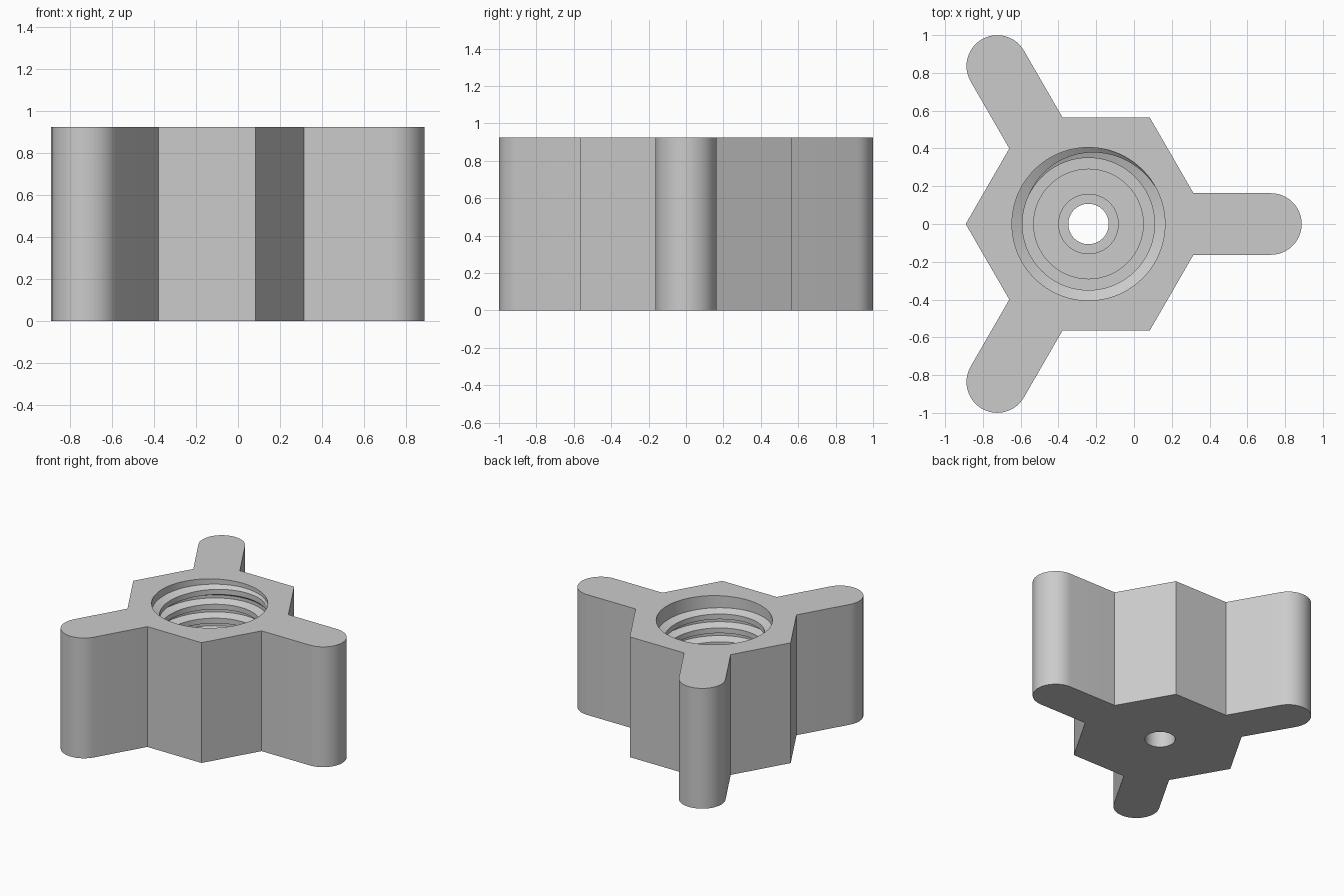
import bpy, bmesh
from math import sin, cos, pi, radians, sqrt

old = bpy.data.objects.get("Cube")
if old:
    bpy.data.objects.remove(old, do_unlink=True)

CX = -0.241        # hub axis
HEIGHT = 0.925
HEX_R = 0.65
ARM_R = 0.163      # half width of an arm and radius of its tip
ARM_LEN = 0.966    # hub axis to tip centre
BORE_R, THREAD_R = 0.405, 0.35
PITCH = 0.107

grey = bpy.data.materials.new("light_grey")
grey.use_nodes = True
colour = (0.6, 0.6, 0.6, 1)
grey.diffuse_color = colour
grey.node_tree.nodes["Principled BSDF"].inputs["Base Color"].default_value = colour


def make_object(name, bm):
    bmesh.ops.recalc_face_normals(bm, faces=bm.faces)
    mesh = bpy.data.meshes.new(name)
    bm.to_mesh(mesh)
    bm.free()
    mesh.materials.append(grey)
    ob = bpy.data.objects.new(name, mesh)
    ob.location.x = CX
    bpy.context.collection.objects.link(ob)
    return ob


def smooth(ob):
    bpy.ops.object.select_all(action='DESELECT')
    ob.select_set(True)
    bpy.context.view_layer.objects.active = ob
    bpy.ops.object.shade_smooth_by_angle(angle=radians(25))


def revolve(name, profile, steps=96):
    bm = bmesh.new()
    verts = [bm.verts.new((r, 0, z)) for r, z in profile]
    edges = [bm.edges.new(pair) for pair in zip(verts, verts[1:])]
    bmesh.ops.spin(bm, geom=verts + edges, cent=(0, 0, 0), axis=(0, 0, 1),
                   angle=2 * pi, steps=steps)
    bmesh.ops.remove_doubles(bm, verts=bm.verts, dist=1e-4)
    return make_object(name, bm)


# Hexagonal hub with three round-ended arms, extruded from one outline
outline = []
root = HEX_R - ARM_R / sqrt(3)
for k in range(3):
    a = k * 2 * pi / 3
    arm = [(root, -ARM_R)]
    for i in range(25):
        t = -pi / 2 + pi * i / 24
        arm.append((ARM_LEN + ARM_R * cos(t), ARM_R * sin(t)))
    arm += [(root, ARM_R), (HEX_R * cos(pi / 3), HEX_R * sin(pi / 3))]
    outline += [(x * cos(a) - y * sin(a), x * sin(a) + y * cos(a)) for x, y in arm]
bm = bmesh.new()
base = bm.faces.new([bm.verts.new((x, y, 0)) for x, y in outline])
top = bmesh.ops.extrude_face_region(bm, geom=[base])["geom"]
bmesh.ops.translate(bm, vec=(0, 0, HEIGHT),
                    verts=[v for v in top if isinstance(v, bmesh.types.BMVert)])
body = make_object("knob_body", bm)

# Stepped bore with a raised seat around the through hole
cutter = revolve("bore_cutter", [
    (0, -0.1), (0.107, -0.1), (0.107, 0.2), (0.16, 0.2), (0.16, 0.15),
    (0.29, 0.15), (0.29, 0.22), (BORE_R, 0.22), (BORE_R, 1.1), (0, 1.1)])
cutter.hide_render = True
cut = body.modifiers.new("bore", 'BOOLEAN')
cut.operation = 'DIFFERENCE'
cut.solver = 'EXACT'
cut.object = cutter
bpy.ops.object.select_all(action='DESELECT')
body.select_set(True)
bpy.context.view_layer.objects.active = body
bpy.ops.object.modifier_apply(modifier=cut.name)
bpy.data.objects.remove(cutter, do_unlink=True)
smooth(body)

# Helical thread ridge, fading out at its upper end
bm = bmesh.new()
STEPS = 72
count = int(6 * STEPS)
rings = []
for i in range(count + 1):
    a = radians(30) + 2 * pi * i / STEPS
    z = HEIGHT - 0.055 - PITCH * i / STEPS
    depth = min(1, 0.02 + i / (STEPS * 0.35))
    crest = BORE_R - (BORE_R - THREAD_R) * depth
    section = [(BORE_R + 0.01, 0.047), (crest, 0.02), (crest, -0.02), (BORE_R + 0.01, -0.047)]
    rings.append([bm.verts.new((r * cos(a), r * sin(a), z + dz)) for r, dz in section])
for p, q in zip(rings, rings[1:]):
    for j in range(4):
        n = (j + 1) % 4
        bm.faces.new((p[j], p[n], q[n], q[j]))
bm.faces.new(rings[0])
bm.faces.new(rings[-1])
smooth(make_object("thread_ridge", bm))
